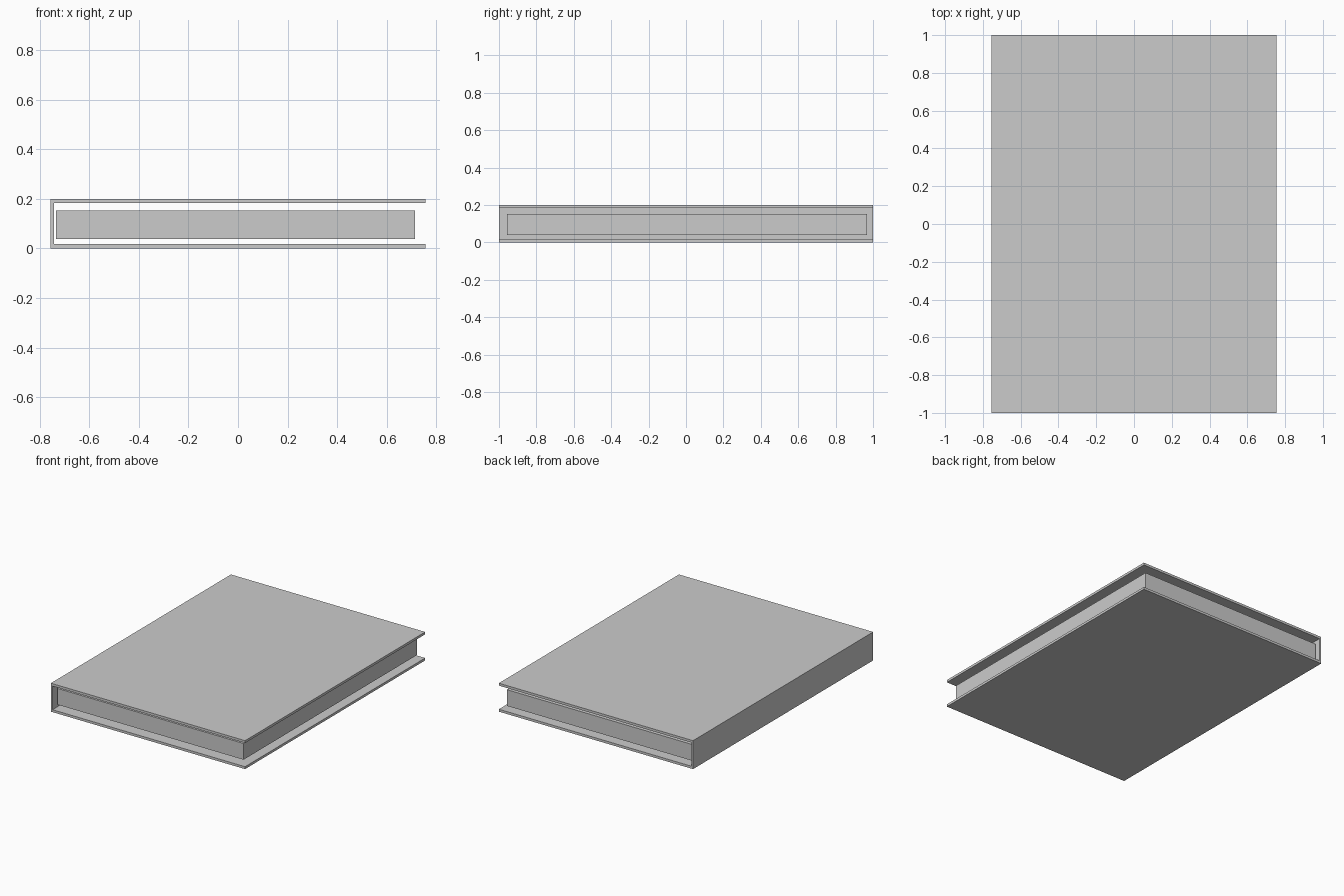
import bpy

if "Cube" in bpy.data.objects:
    bpy.data.objects.remove(bpy.data.objects["Cube"])


def box(name, x, y, z):
    """Box from (min, max) ranges on each axis."""
    bpy.ops.mesh.primitive_cube_add(size=1)
    ob = bpy.context.object
    ob.name = name
    ranges = (x, y, z)
    ob.location = [(a + b) / 2 for a, b in ranges]
    ob.scale = [b - a for a, b in ranges]
    bpy.ops.object.transform_apply(location=True, scale=True)
    return ob


W, L, H = 0.755, 1.0, 0.2   # half width, half length, height
BOARD, SPINE = 0.017, 0.013  # cover and spine thickness

# Hard covers
box("back_cover", (-W, W), (-L, L), (0, BOARD))
box("front_cover", (-W, W), (-L, L), (H - BOARD, H))

# Spine between the covers
box("spine", (-W, -W + SPINE), (-L, L), (BOARD, H - BOARD))

# Page block, set in from the cover edges
box("pages", (-0.734, 0.714), (-0.958, 0.968), (0.039, 0.153))
